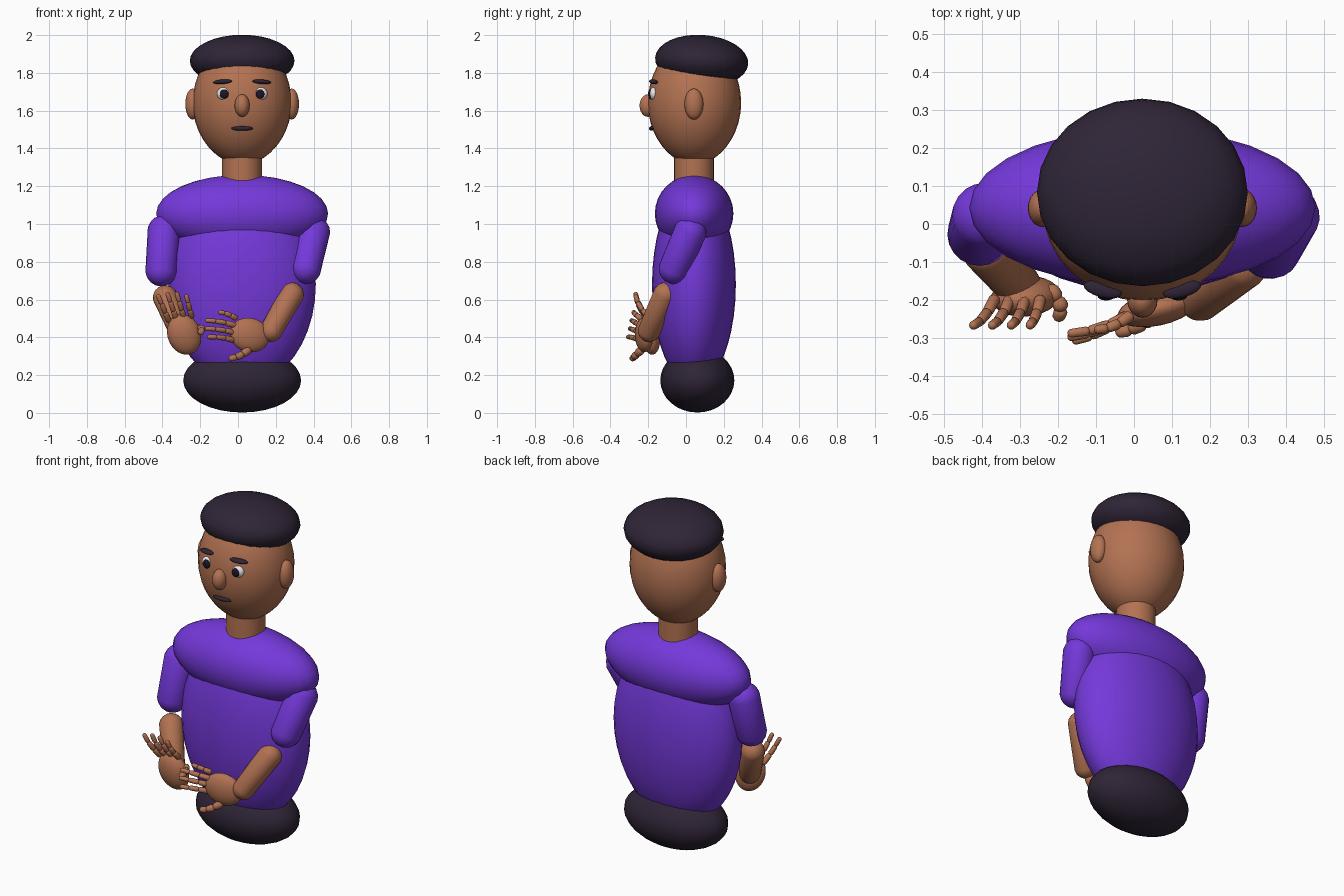
import bpy, bmesh, math
from mathutils import Vector, Matrix, Euler

if "Cube" in bpy.data.objects:
    bpy.data.objects.remove(bpy.data.objects["Cube"])

CX = 0.022  # body centre line


def material(name, rgb):
    m = bpy.data.materials.new(name)
    m.diffuse_color = (*rgb, 1)
    m.use_nodes = True
    m.node_tree.nodes["Principled BSDF"].inputs["Base Color"].default_value = m.diffuse_color
    return m


SKIN = material("warm_skin", (0.45, 0.17, 0.085))
PURPLE = material("purple_cloth", (0.175, 0.04, 0.70))
DARK = material("dark_plum", (0.028, 0.018, 0.037))
WHITE = material("eye_white", (0.85, 0.85, 0.85))
BLACK = material("pupil_black", (0.012, 0.008, 0.018))


def finish(name, bm, mat, angle=50):
    bmesh.ops.recalc_face_normals(bm, faces=bm.faces)
    me = bpy.data.meshes.new(name)
    bm.to_mesh(me)
    bm.free()
    me.materials.append(mat)
    ob = bpy.data.objects.new(name, me)
    bpy.context.collection.objects.link(ob)
    bpy.ops.object.select_all(action='DESELECT')
    ob.select_set(True)
    bpy.context.view_layer.objects.active = ob
    bpy.ops.object.shade_smooth_by_angle(angle=math.radians(angle))
    return ob


def ellipsoid(name, loc, radii, mat, rot=(0, 0, 0), seg=24, rings=16, taper=0):
    """Ellipsoid; taper narrows the lower half into an egg."""
    bm = bmesh.new()
    bmesh.ops.create_uvsphere(bm, u_segments=seg, v_segments=rings, radius=1)
    for v in bm.verts:
        if v.co.z < 0:
            k = 1 - taper * v.co.z ** 2
            v.co.x *= k
            v.co.y *= k
    bm.transform(Matrix.LocRotScale(Vector(loc), Euler(rot), Vector(radii)))
    return finish(name, bm, mat)


def add_capsule(bm, a, b, ra, rb, seg=16):
    """Rounded limb segment whose end spheres are centred on a and b."""
    a, b = Vector(a), Vector(b)
    d = b - a
    made = bmesh.ops.create_uvsphere(bm, u_segments=seg, v_segments=9, radius=1)['verts']
    q = d.to_track_quat('Z', 'Y')
    for v in made:
        upper = v.co.z > 0
        p = v.co * (rb if upper else ra)
        if upper:
            p.z += d.length
        v.co = a + q @ p


def limb(name, a, b, ra, rb, mat):
    bm = bmesh.new()
    add_capsule(bm, a, b, ra, rb, 20)
    return finish(name, bm, mat)


def finger(name, base, tip, bend, r=0.0165, joints=3):
    """Chain of rounded phalanges along a gently curved line."""
    base, tip, bend = Vector(base), Vector(tip), Vector(bend)
    pts = []
    for i in range(joints + 1):
        t = i / joints
        pts.append(base.lerp(tip, t) + bend * (4 * t * (1 - t)))
    bm = bmesh.new()
    for i in range(joints):
        p, q = pts[i], pts[i + 1]
        k = r * (1 - 0.1 * i)
        u = (q - p).normalized()
        add_capsule(bm, p + u * k * 0.7, q - u * k * 0.7, k, k * 0.92, 10)
    finish(name, bm, SKIN)


# Body
ellipsoid("pelvis", (CX, 0.06, 0.172), (0.312, 0.196, 0.17), DARK)
ellipsoid("torso", (CX, 0.042, 0.68), (0.39, 0.222, 0.54), PURPLE, seg=32, rings=20)
ellipsoid("shoulders", (CX, 0.043, 1.055), (0.455, 0.208, 0.205), PURPLE, seg=28)

# Neck
bm = bmesh.new()
bmesh.ops.create_cone(bm, cap_ends=True, segments=24, radius1=0.106, radius2=0.106,
                      depth=0.24, matrix=Matrix.Translation((CX, 0.042, 1.31)))
finish("neck", bm, SKIN)

# Head and hair
ellipsoid("head", (CX, 0.045, 1.64), (0.262, 0.247, 0.325), SKIN, seg=32, rings=20, taper=0.05)
ellipsoid("hair", (CX, 0.083, 1.864), (0.277, 0.247, 0.137), DARK, rot=(math.radians(-4), 0, 0))
ellipsoid("nose", (CX, -0.2, 1.627), (0.04, 0.046, 0.06), SKIN, seg=20, rings=12)
ellipsoid("mouth", (CX, -0.18, 1.506), (0.058, 0.016, 0.012), DARK, seg=16, rings=10)

# Paired features of the face
for side, label in ((-1, "left"), (1, "right")):
    ellipsoid(label + "_ear", (CX + side * 0.262, 0.042, 1.635), (0.039, 0.05, 0.082),
              SKIN, seg=20, rings=12)
    ex = CX + side * 0.098
    ellipsoid(label + "_eye", (ex, -0.17, 1.69), (0.036, 0.024, 0.034), WHITE, seg=20, rings=12)
    ellipsoid(label + "_pupil", (ex - side * 0.003, -0.189, 1.688), (0.023, 0.012, 0.025),
              BLACK, seg=16, rings=10)
    ellipsoid(label + "_eyebrow", (CX + side * 0.104, -0.172, 1.753), (0.052, 0.021, 0.012),
              DARK, rot=(0, math.radians(side * 4), math.radians(side * 14)), seg=16, rings=10)

# Arms
limb("left_upper_arm", (-0.392, 0.02, 0.96), (-0.406, -0.025, 0.755), 0.088, 0.085, PURPLE)
limb("right_upper_arm", (0.4, 0.02, 0.955), (0.358, -0.062, 0.765), 0.088, 0.083, PURPLE)
limb("left_forearm", (-0.385, -0.07, 0.61), (-0.305, -0.16, 0.43), 0.066, 0.06, SKIN)
limb("right_forearm", (0.283, -0.11, 0.625), (0.175, -0.195, 0.435), 0.066, 0.06, SKIN)

# Palms
ellipsoid("left_palm", (-0.285, -0.19, 0.415), (0.088, 0.052, 0.11), SKIN,
          rot=(math.radians(8), math.radians(-20), 0))
ellipsoid("right_palm", (0.062, -0.222, 0.412), (0.108, 0.045, 0.09), SKIN,
          rot=(0, math.radians(15), math.radians(12)))

# Fingers: the left set points up, the right set points across the body
for i in range(4):
    t = i / 3
    finger("left_finger_%d" % (i + 1),
           (-0.365 + 0.12 * t, -0.195, 0.485 + 0.02 * t),
           (-0.425 + 0.15 * t, -0.268, 0.625 + (0.012 if i in (1, 2) else 0)),
           (0, -0.014, 0))
    short = 0.07 if i == 3 else 0.012 * (i == 0)
    finger("right_finger_%d" % (i + 1),
           (-0.02 + 0.012 * t, -0.24, 0.385 + 0.115 * t),
           (-0.172 + short, -0.308 + 0.03 * t, 0.402 + 0.132 * t),
           (0, -0.01, 0.006))

# Thumbs
finger("left_thumb", (-0.225, -0.17, 0.445), (-0.2, -0.25, 0.42), (0.02, 0, 0.015), 0.024)
finger("right_thumb", (0.06, -0.235, 0.335), (-0.045, -0.285, 0.287), (0, -0.01, -0.01), 0.023)
